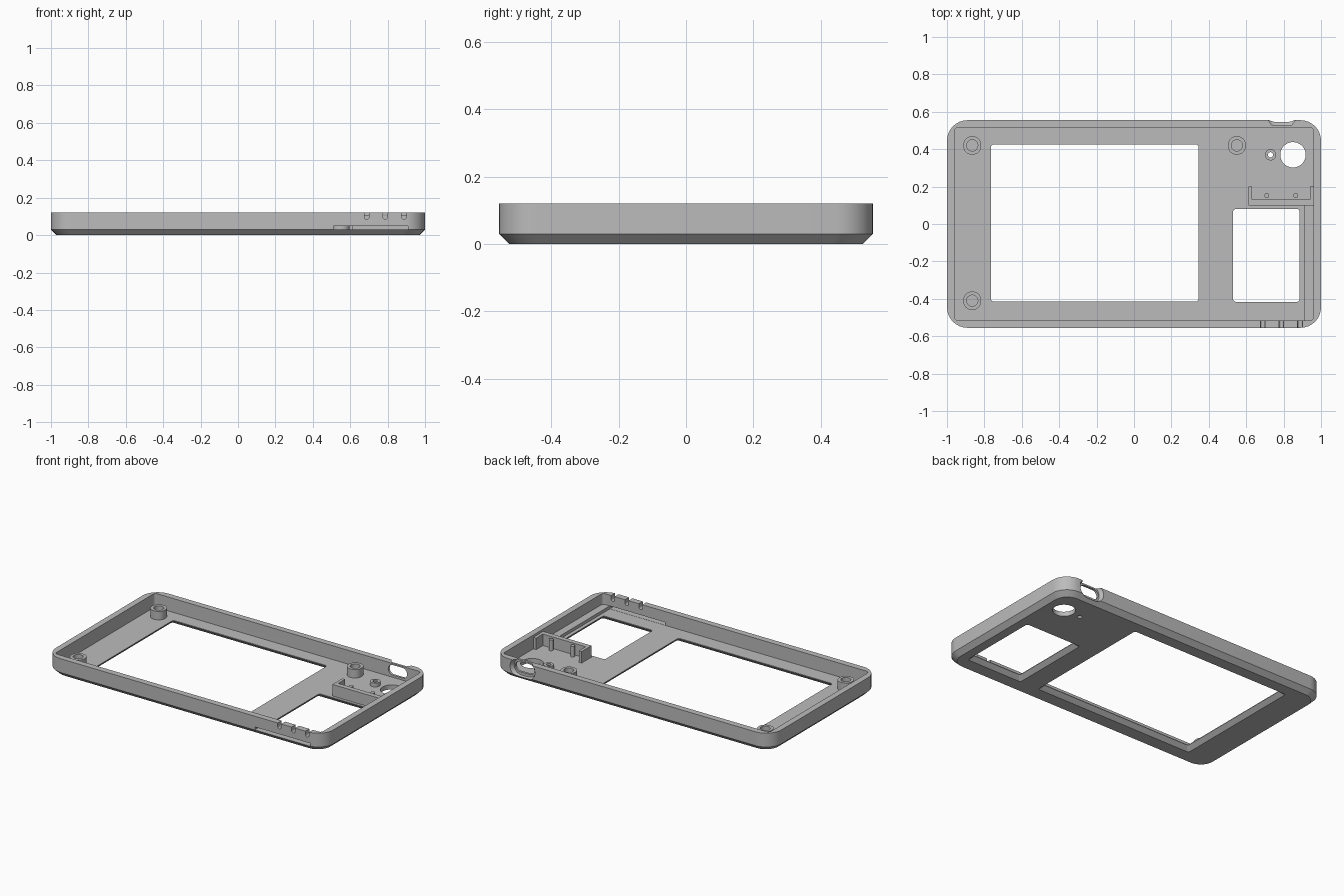
import bpy, bmesh
from math import cos, sin, pi, radians

cube = bpy.data.objects.get("Cube")
if cube:
    bpy.data.objects.remove(cube, do_unlink=True)

grey = bpy.data.materials.new("plain grey")
grey.use_nodes = True
colour = (0.5, 0.5, 0.5, 1)
grey.diffuse_color = colour
grey.node_tree.nodes["Principled BSDF"].inputs["Base Color"].default_value = colour

FLOOR, TOP = 0.03, 0.12


def ring(bm, cx, cy, hx, hy, r, h, upright):
    """Rounded rectangle; upright ones lie in the xz plane with h along y."""
    verts = []
    for k, (sx, sy) in enumerate([(1, 1), (-1, 1), (-1, -1), (1, -1)]):
        for i in range(9):
            a = (k + i / 8) * pi / 2
            x = cx + sx * (hx - r) + r * cos(a)
            y = cy + sy * (hy - r) + r * sin(a)
            verts.append(bm.verts.new((x, h, y) if upright else (x, y, h)))
    return verts


def loft(name, centre, rings, upright=False, tube=False):
    """Skin rings of (half width, half depth, corner radius, level)."""
    bm = bmesh.new()
    loops = [ring(bm, *centre, *r, upright) for r in rings]
    pairs = list(zip(loops, loops[1:]))
    if tube:
        pairs.append((loops[-1], loops[0]))
    else:
        bm.faces.new(loops[0])
        bm.faces.new(loops[-1])
    for a, b in pairs:
        for i in range(len(a)):
            j = (i + 1) % len(a)
            bm.faces.new((a[i], a[j], b[j], b[i]))
    bmesh.ops.remove_doubles(bm, verts=bm.verts, dist=1e-5)
    bmesh.ops.recalc_face_normals(bm, faces=bm.faces)
    mesh = bpy.data.meshes.new(name)
    bm.to_mesh(mesh)
    bm.free()
    mesh.materials.append(grey)
    obj = bpy.data.objects.new(name, mesh)
    bpy.context.collection.objects.link(obj)
    return obj


def box(name, x0, x1, y0, y1, z0, z1):
    bpy.ops.mesh.primitive_cube_add(size=1, location=((x0 + x1) / 2, (y0 + y1) / 2, (z0 + z1) / 2))
    obj = bpy.context.object
    obj.name = name
    obj.scale = (x1 - x0, y1 - y0, z1 - z0)
    bpy.ops.object.transform_apply(location=False, rotation=False, scale=True)
    obj.data.materials.append(grey)
    return obj


def activate(obj):
    bpy.ops.object.select_all(action="DESELECT")
    obj.select_set(True)
    bpy.context.view_layer.objects.active = obj


def cut(target, cutter):
    activate(target)
    mod = target.modifiers.new("cut", "BOOLEAN")
    mod.operation = "DIFFERENCE"
    mod.solver = "EXACT"
    mod.object = cutter
    bpy.ops.object.modifier_apply(modifier=mod.name)
    bpy.data.objects.remove(cutter, do_unlink=True)


# Tray with chamfered underside
case = loft("case_tray", (0, 0), [
    (0.97, 0.525, 0.09, 0), (1, 0.555, 0.11, FLOOR), (1, 0.555, 0.11, TOP),
    (0.96, 0.515, 0.02, TOP), (0.96, 0.515, 0.02, FLOOR)])

# Two windows, flared toward the underside
for cx, cy, hx, hy in [(-0.21, 0.005, 0.555, 0.42), (0.708, -0.168, 0.178, 0.248)]:
    cut(case, loft("window_cutter", (cx, cy), [
        (hx + 0.03, hy + 0.03, 0.015, -0.005), (hx, hy, 0.015, 0.026), (hx, hy, 0.015, 0.06)]))

# Round holes in the floor
for cx, r in [(0.85, 0.068), (0.73, 0.014)]:
    cut(case, loft("hole_cutter", (cx, 0.37), [(r, r, r, -0.02), (r, r, r, 0.06)]))

# Connector recess and opening in the back wall
port = (0.79, 0.077)
cut(case, loft("recess_cutter", port, [
    (0.095, 0.062, 0.06, 0.565), (0.076, 0.052, 0.05, 0.53)], upright=True))
cut(case, loft("port_cutter", port, [
    (0.068, 0.033, 0.033, 0.6), (0.068, 0.033, 0.033, 0.48)], upright=True))

# Rim notches and card slot in the front wall
for x in (0.6875, 0.7875, 0.8875):
    cut(case, loft("notch_cutter", (x, 0.115), [
        (0.0125, 0.03, 0.0125, -0.6), (0.0125, 0.03, 0.0125, -0.48)], upright=True))
cut(case, box("slot_cutter", 0.51, 0.91, -0.6, -0.5, 0.031, 0.05))

parts = [case]

# Screw bosses with blind holes
for name, x, y in [("back_right", -0.865, 0.42), ("front_right", -0.865, -0.41), ("back_left", 0.55, 0.42)]:
    parts.append(loft(name + "_boss", (x, y), [
        (0.047, 0.049, 0.044, 0.025), (0.047, 0.049, 0.044, 0.085),
        (0.03, 0.03, 0.03, 0.085), (0.03, 0.03, 0.03, 0.04)]))

# Small collar around the pin hole
parts.append(loft("hole_collar", (0.73, 0.37), [
    (0.03, 0.03, 0.03, 0.025), (0.03, 0.03, 0.03, 0.055),
    (0.014, 0.014, 0.014, 0.055), (0.014, 0.014, 0.014, 0.025)], tube=True))

# Three-sided bracket with two pins
box("bracket_wall", 0.612, 0.965, 0.098, 0.13, 0.025, 0.105)
box("bracket_right_end", 0.612, 0.632, 0.13, 0.2, 0.025, 0.105)
box("bracket_left_end", 0.94, 0.965, 0.13, 0.2, 0.025, 0.105)
for side, x in [("right", 0.71), ("left", 0.865)]:
    parts.append(loft(side + "_pin", (x, 0.152), [
        (0.013, 0.013, 0.013, 0.025), (0.013, 0.013, 0.013, 0.1)]))

# Rail guiding a card beside the small window
box("card_rail", 0.91, 0.965, -0.52, 0.1, 0.025, 0.05)

for obj in parts:
    activate(obj)
    bpy.ops.object.shade_smooth_by_angle(angle=radians(30))
